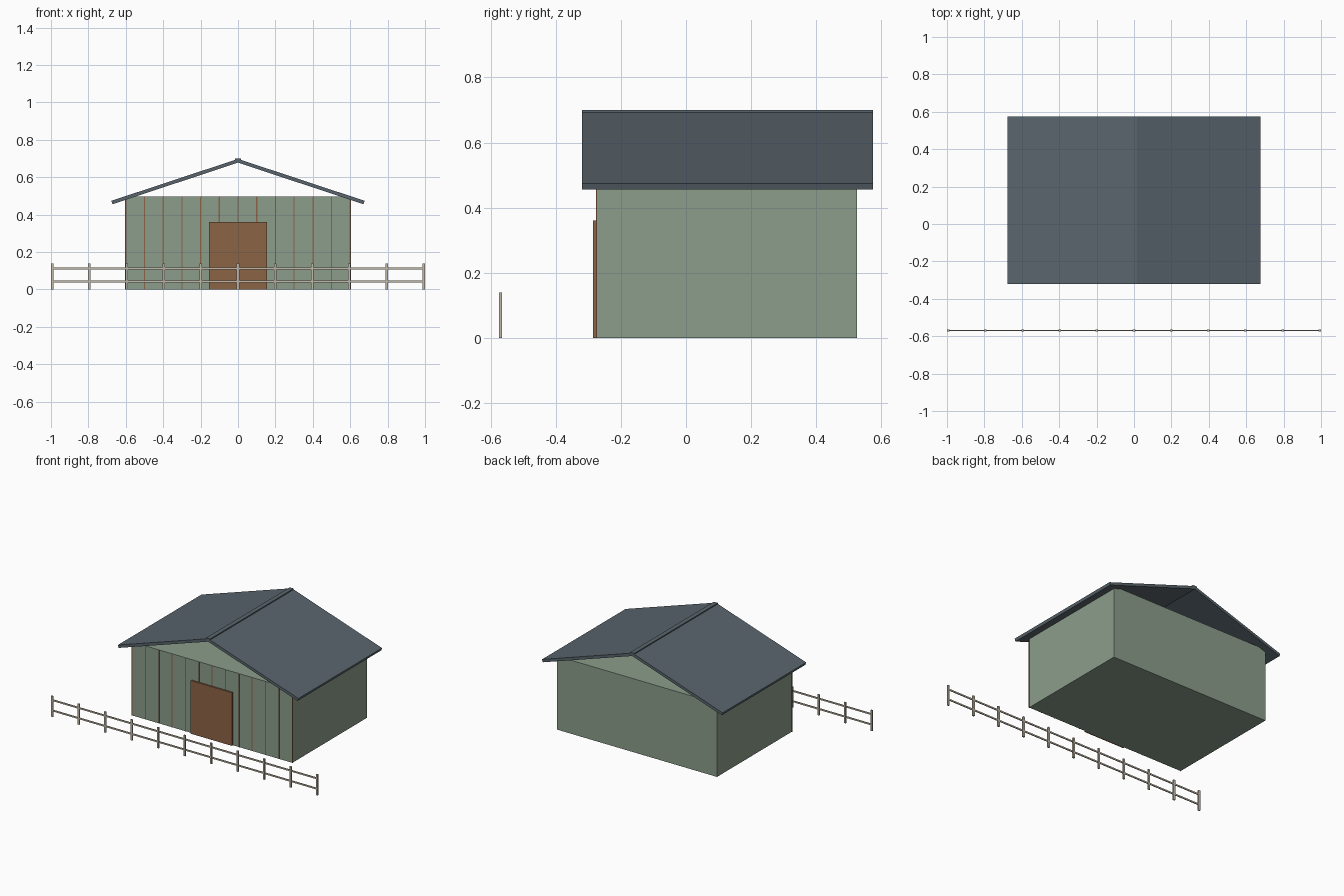
import bpy
import bmesh

if "Cube" in bpy.data.objects:
    bpy.data.objects.remove(bpy.data.objects["Cube"])


def material(name, rgb):
    m = bpy.data.materials.new(name)
    m.diffuse_color = (*rgb, 1)
    m.use_nodes = True
    m.node_tree.nodes["Principled BSDF"].inputs["Base Color"].default_value = m.diffuse_color
    return m


GREEN = material("green_paint", (0.26, 0.34, 0.26))
SLATE = material("slate", (0.10, 0.13, 0.15))
BROWN = material("brown_wood", (0.26, 0.125, 0.06))
CREAM = material("pale_wood", (0.55, 0.49, 0.40))


def prism(name, profile, y0, y1, mat):
    """Extrude an x-z profile from y0 to y1."""
    bm = bmesh.new()
    face = bm.faces.new([bm.verts.new((x, y0, z)) for x, z in profile])
    ext = bmesh.ops.extrude_face_region(bm, geom=[face])
    verts = [g for g in ext["geom"] if isinstance(g, bmesh.types.BMVert)]
    bmesh.ops.translate(bm, verts=verts, vec=(0, y1 - y0, 0))
    bmesh.ops.recalc_face_normals(bm, faces=bm.faces)
    me = bpy.data.meshes.new(name)
    bm.to_mesh(me)
    bm.free()
    me.materials.append(mat)
    ob = bpy.data.objects.new(name, me)
    bpy.context.collection.objects.link(ob)
    return ob


def box(name, x0, x1, y0, y1, z0, z1, mat):
    return prism(name, [(x0, z0), (x1, z0), (x1, z1), (x0, z1)], y0, y1, mat)


# Walls: a closed box, open gables above it
FRONT = -0.275
box("walls", -0.6, 0.6, FRONT, 0.525, 0, 0.498, GREEN)

# Vertical battens on the front
for i in range(13):
    x = -0.6 + i * 0.1
    box(f"batten_{i + 1}", x - 0.003, x + 0.003, FRONT - 0.002, FRONT + 0.002,
        0, 0.498, BROWN)

# Door
box("door", -0.154, 0.154, -0.286, FRONT + 0.002, 0, 0.36, BROWN)

# Roof slopes and ridge cap
for side, s in (("left", -1), ("right", 1)):
    slope = [(0, 0.698), (0.677 * s, 0.474), (0.671 * s, 0.456), (0, 0.678)]
    prism(f"roof_{side}", slope, -0.32, 0.575, SLATE)
box("ridge_cap", -0.015, 0.015, -0.32, 0.575, 0.68, 0.70, SLATE)

# Fence posts and rails
for i in range(11):
    x = -0.993 + i * 0.1986
    box(f"fence_post_{i + 1}", x - 0.007, x + 0.007, -0.575, -0.565, 0, 0.14, CREAM)
for name, z in (("lower", 0.042), ("upper", 0.112)):
    box(f"fence_rail_{name}", -0.993, 0.993, -0.573, -0.567, z - 0.005, z + 0.005, CREAM)
